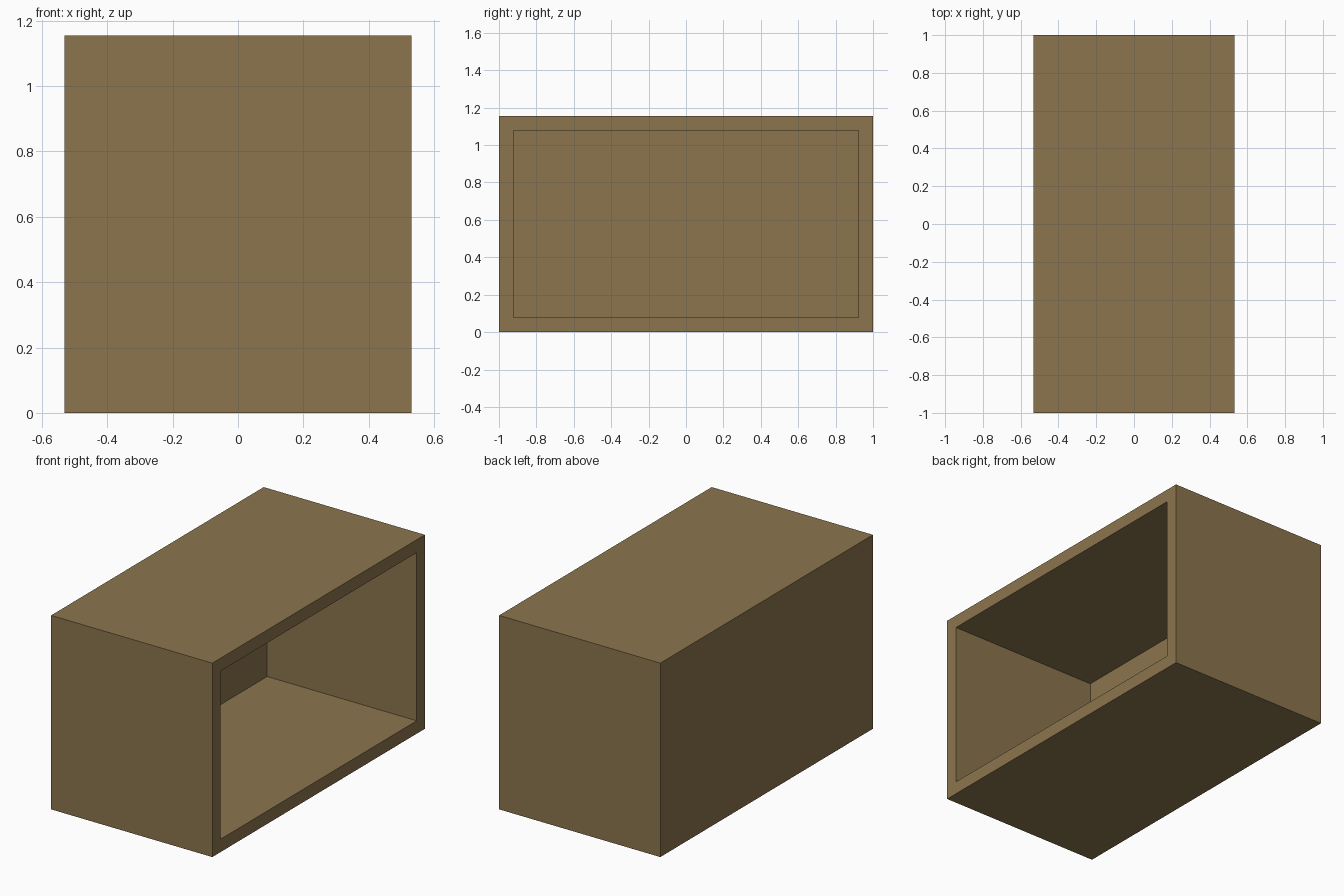
import bpy, bmesh

if "Cube" in bpy.data.objects:
    bpy.data.objects.remove(bpy.data.objects["Cube"])

WIDTH, LENGTH, HEIGHT, WALL = 1.062, 2.0, 1.155, 0.077

# Brown wood colour
wood = bpy.data.materials.new("brown wood")
wood.diffuse_color = (0.262, 0.178, 0.076, 1)
wood.use_nodes = True
wood.node_tree.nodes["Principled BSDF"].inputs["Base Color"].default_value = wood.diffuse_color

# Solid block standing on the ground
bm = bmesh.new()
bmesh.ops.create_cube(bm, size=1)
for v in bm.verts:
    v.co.x *= WIDTH
    v.co.y *= LENGTH
    v.co.z = (v.co.z + 0.5) * HEIGHT

# Rim around the open right side, then the hollow pushed in to the back panel
bm.normal_update()
opening = max(bm.faces, key=lambda f: f.normal.x)
bmesh.ops.inset_region(bm, faces=[opening], thickness=WALL, use_even_offset=True)
hollow = bmesh.ops.extrude_discrete_faces(bm, faces=[opening])["faces"][0]
for v in hollow.verts:
    v.co.x = -WIDTH / 2 + WALL
bmesh.ops.recalc_face_normals(bm, faces=bm.faces)

mesh = bpy.data.meshes.new("open_box")
bm.to_mesh(mesh)
bm.free()
mesh.materials.append(wood)
box = bpy.data.objects.new("open_box", mesh)
bpy.context.collection.objects.link(box)
